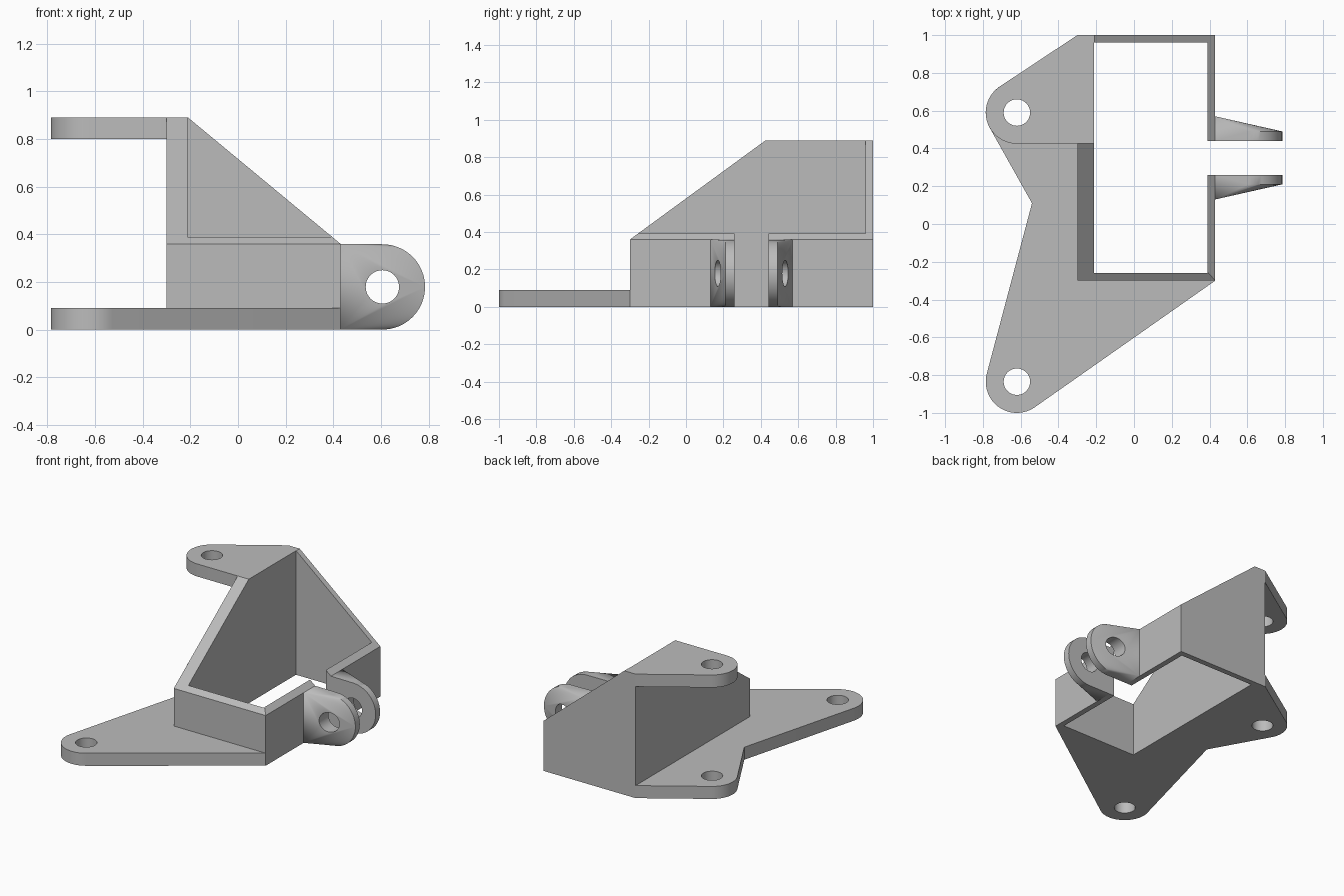
import bpy, bmesh, math
from mathutils import Vector, Matrix

cube = bpy.data.objects.get("Cube")
if cube:
    bpy.data.objects.remove(cube, do_unlink=True)

grey = bpy.data.materials.new("plain grey")
grey.use_nodes = True
COLOUR = (0.5, 0.5, 0.5, 1)
grey.diffuse_color = COLOUR
grey.node_tree.nodes["Principled BSDF"].inputs["Base Color"].default_value = COLOUR


def finish_mesh(name, bm):
    bmesh.ops.recalc_face_normals(bm, faces=bm.faces)
    mesh = bpy.data.meshes.new(name)
    bm.to_mesh(mesh)
    bm.free()
    mesh.materials.append(grey)
    obj = bpy.data.objects.new(name, mesh)
    bpy.context.collection.objects.link(obj)
    return obj


def hull(name, points):
    bm = bmesh.new()
    for p in points:
        bm.verts.new(p)
    bmesh.ops.convex_hull(bm, input=bm.verts)
    bmesh.ops.dissolve_limit(bm, angle_limit=0.002, verts=bm.verts, edges=bm.edges)
    return finish_mesh(name, bm)


def box_points(x0, x1, y0, y1, z0, z1):
    return [(x, y, z) for x in (x0, x1) for y in (y0, y1) for z in (z0, z1)]


def plate(name, outline, z0, z1):
    bm = bmesh.new()
    face = bm.faces.new([bm.verts.new((x, y, z0)) for x, y in outline])
    top = bmesh.ops.extrude_face_region(bm, geom=[face])["geom"]
    moved = [v for v in top if isinstance(v, bmesh.types.BMVert)]
    bmesh.ops.translate(bm, verts=moved, vec=(0, 0, z1 - z0))
    return finish_mesh(name, bm)


def rod(centre, axis, radius=0.07):
    bm = bmesh.new()
    turn = Vector((0, 0, 1)).rotation_difference(Vector(axis)).to_matrix().to_4x4()
    bmesh.ops.create_cone(bm, cap_ends=True, segments=48, radius1=radius,
                          radius2=radius, depth=0.5,
                          matrix=Matrix.Translation(centre) @ turn)
    return finish_mesh("cutter", bm)


def cut(obj, cutter):
    cutter.hide_render = True
    mod = obj.modifiers.new("cut", "BOOLEAN")
    mod.operation = "DIFFERENCE"
    mod.solver = "EXACT"
    mod.object = cutter
    bpy.context.view_layer.objects.active = obj
    bpy.ops.object.modifier_apply(modifier=mod.name)
    bpy.data.objects.remove(cutter, do_unlink=True)


def arc(centre, radius, start, end, steps=24):
    return [(centre[0] + radius * math.cos(start + (end - start) * i / steps),
             centre[1] + radius * math.sin(start + (end - start) * i / steps))
            for i in range(steps + 1)]


def tangent(centre, radius, point, side):
    # angle on the circle where the line to the point touches it
    dx, dy = point[0] - centre[0], point[1] - centre[1]
    angle = math.atan2(dy, dx) + side * math.acos(radius / math.hypot(dx, dy))
    return angle % math.tau


# Main dimensions
LEFT, RIGHT, FRONT, BACK = -0.30, 0.43, -0.30, 1.0
INNER, HIGH, LOW = -0.21, 0.89, 0.36
SHOULDER, THICK = 0.425, 0.09
LUG_R = 0.165
front_hole, back_hole, notch = (-0.62, -0.835), (-0.62, 0.59), (-0.54, 0.11)
back_corner, front_corner = (LEFT, BACK), (RIGHT, FRONT)

# Open frame with two sloping top planes
frame_points = [(x, y, 0) for x in (LEFT, RIGHT) for y in (FRONT, BACK)]
frame_points += [(x, y, HIGH) for x in (LEFT, INNER) for y in (SHOULDER, BACK)]
frame_points += [(LEFT, FRONT, LOW), (RIGHT, FRONT, LOW), (RIGHT, BACK, LOW)]
frame = hull("box_frame", frame_points)
cut(frame, hull("cutter", box_points(INNER - 0.002, 0.39, -0.26, 0.96, -1, 2)))
cut(frame, hull("cutter", box_points(0.3, 0.6, 0.26, 0.44, -1, 2)))

# Base plate with two rounded ears
outline = arc(front_hole, LUG_R, tangent(front_hole, LUG_R, notch, 1),
              tangent(front_hole, LUG_R, front_corner, -1))
outline += [front_corner, (LEFT, FRONT), back_corner]
outline += arc(back_hole, LUG_R, tangent(back_hole, LUG_R, back_corner, 1),
               tangent(back_hole, LUG_R, notch, -1))
outline.append(notch)
base = plate("base_plate", outline, 0, THICK)
for hole in (front_hole, back_hole):
    cut(base, rod((*hole, 0), (0, 0, 1)))

# Upper ear
outline = [(LEFT, SHOULDER), back_corner]
outline += arc(back_hole, LUG_R, tangent(back_hole, LUG_R, back_corner, 1),
               math.radians(270))
ear = plate("upper_ear", outline, HIGH - THICK, HIGH)
cut(ear, rod((*back_hole, HIGH), (0, 0, 1)))

# Pair of tapered hinge lugs, mirrored about the gap
GAP_Y, HINGE, HINGE_R = 0.35, (0.606, 0.179), 0.179
lugs = []
for name, side in (("front_hinge_lug", -1), ("back_hinge_lug", 1)):
    near, rim, root = (GAP_Y + side * d for d in (0.09, 0.14, 0.22))
    points = [(RIGHT, y, z) for y in (near, root) for z in (0, LOW)]
    points += [(x, y, z) for y in (near, rim)
               for x, z in arc(HINGE, HINGE_R, 0, math.tau, 64)[:-1]]
    lug = hull(name, points)
    cut(lug, rod((HINGE[0], near, HINGE[1]), (0, 1, 0)))
    lugs.append(lug)

# Smooth the round edges, keep the corners sharp
bpy.ops.object.select_all(action="DESELECT")
for obj in (frame, base, ear, *lugs):
    obj.select_set(True)
bpy.context.view_layer.objects.active = frame
bpy.ops.object.shade_smooth_by_angle(angle=math.radians(30))
